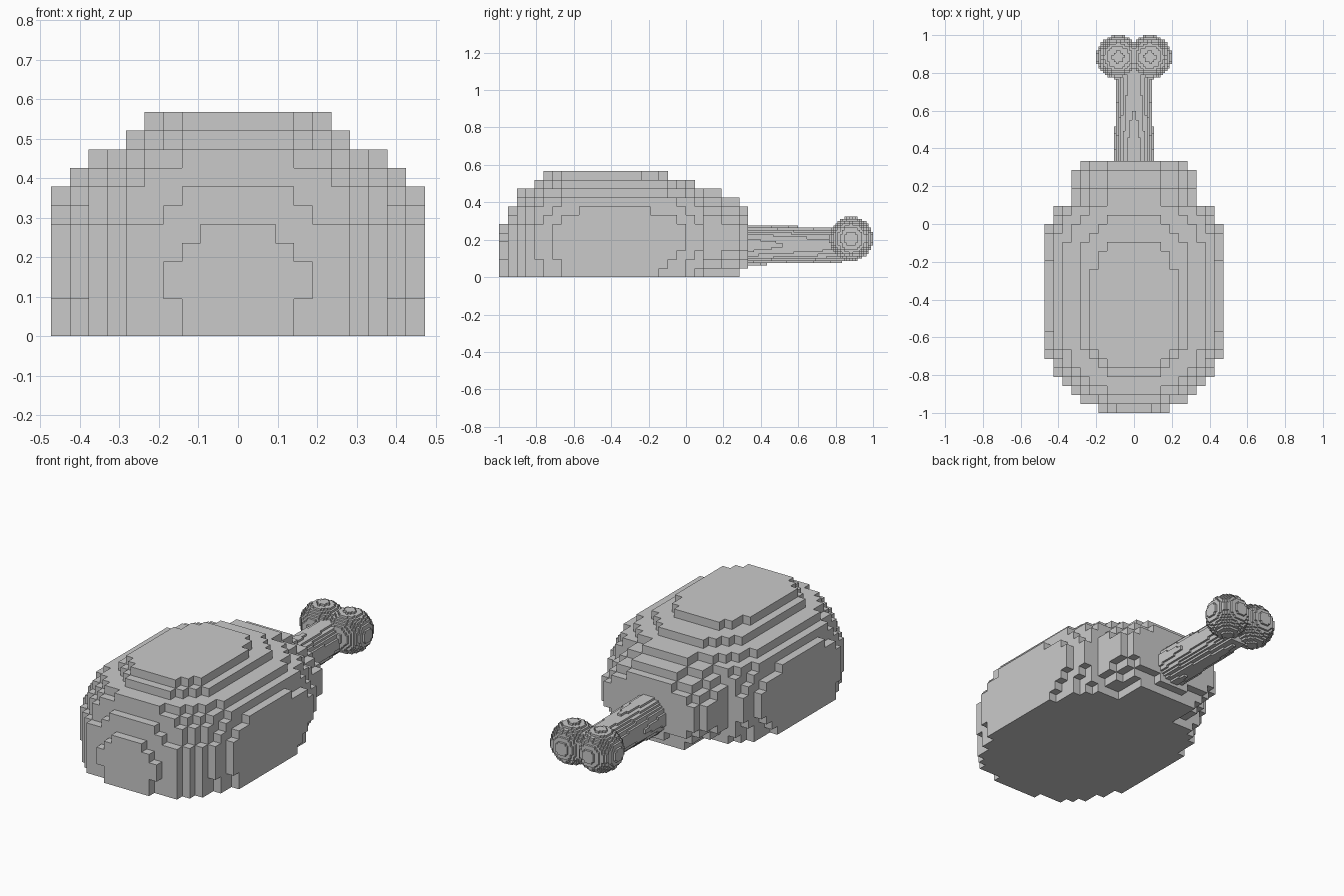
import bpy
import bmesh
from mathutils import Vector

cube = bpy.data.objects.get("Cube")
if cube:
    bpy.data.objects.remove(cube)

grey = bpy.data.materials.new("plain grey")
grey.use_nodes = True
GREY = (0.59, 0.59, 0.59, 1)
grey.diffuse_color = GREY
grey.node_tree.nodes["Principled BSDF"].inputs["Base Color"].default_value = GREY


def voxel_part(name, inside, counts, size, origin):
    """Skin of all grid cells whose centre passes the inside test."""
    nx, ny, nz = counts
    cells = {(i, j, k) for i in range(nx) for j in range(ny) for k in range(nz)
             if inside(i + 0.5, j + 0.5, k + 0.5)}
    bm = bmesh.new()
    corners = {}

    def corner(p):
        if p not in corners:
            corners[p] = bm.verts.new([o + n * s for o, n, s in zip(origin, p, size)])
        return corners[p]

    for cell in sorted(cells):
        for axis in range(3):
            u, v = (axis + 1) % 3, (axis + 2) % 3
            for side in (0, 1):
                near = list(cell)
                near[axis] += 2 * side - 1
                if tuple(near) in cells:
                    continue
                ring = []
                for du, dv in ((0, 0), (1, 0), (1, 1), (0, 1)):
                    p = list(cell)
                    p[axis] += side
                    p[u] += du
                    p[v] += dv
                    ring.append(corner(tuple(p)))
                bm.faces.new(ring if side else ring[::-1])
    mesh = bpy.data.meshes.new(name)
    bm.to_mesh(mesh)
    bm.free()
    mesh.materials.append(grey)
    obj = bpy.data.objects.new(name, mesh)
    bpy.context.collection.objects.link(obj)


# Meat: one rounded outline per layer (half width, front, back), in cells
LAYERS = [(10, .2, 25.3), (10.05, .2, 25.8), (10.35, 0, 26.4), (10.5, 0, 26.8),
          (10.8, .2, 26.8), (10.7, .4, 26.8), (10.3, .9, 26.4), (9.75, 1.2, 25.6),
          (9.4, 1.6, 25), (8.4, 2.1, 24), (6.3, 3.9, 22.1), (5.25, 4.6, 19)]
MEAT_HALF = 10


def in_meat(i, j, k):
    x = abs(i - MEAT_HALF)
    half, front, back = LAYERS[int(k)]
    mid, reach = (front + back) / 2, (back - front) / 2
    if j < 23 and (x / half) ** 2.5 + (abs(j - mid) / reach) ** 2.5 <= 1:
        return True
    # Collar: a smaller round block behind the main mass, around the bone
    if j < 20:
        return False
    if j < 25:
        wide, low, high = 7.2, -.6, 10
    elif j < 27:
        wide, low, high = 6.9, -.2, 9.1
    else:
        wide, low, high = 6, 1.2, 8.1
    mid, reach = (low + high) / 2, (high - low) / 2
    return (x / wide) ** 2 + (abs(k - mid) / reach) ** 2 <= 1


voxel_part("meat", in_meat, (2 * MEAT_HALF, 28, 12),
           (0.0473, 0.0476, 0.0473), (-0.473, -1, 0))

# Bone: finer cells, a tapering shaft and a pair of round knobs
FINE = 0.0118
BONE_COUNTS = (34, 60, 24)
BONE_ORIGIN = Vector((-17 * FINE, 1 - 60 * FINE, 0.0634))


def fine_point(i, j, k):
    return BONE_ORIGIN + Vector((i, j, k)) * FINE


def in_shaft(i, j, k):
    p = fine_point(i, j, k)
    radius = 0.107 - 0.03 * (p.y - 0.3)
    return p.y < 0.87 and p.x ** 2 + (p.z - 0.172) ** 2 < radius ** 2


def in_knobs(i, j, k):
    p = fine_point(i, j, k)
    return (Vector((abs(p.x), p.y, p.z)) - Vector((0.084, 0.8835, 0.205))).length < 0.1165


for name, test in (("bone_shaft", in_shaft), ("bone_knobs", in_knobs)):
    voxel_part(name, test, BONE_COUNTS, (FINE, FINE, FINE), BONE_ORIGIN)
